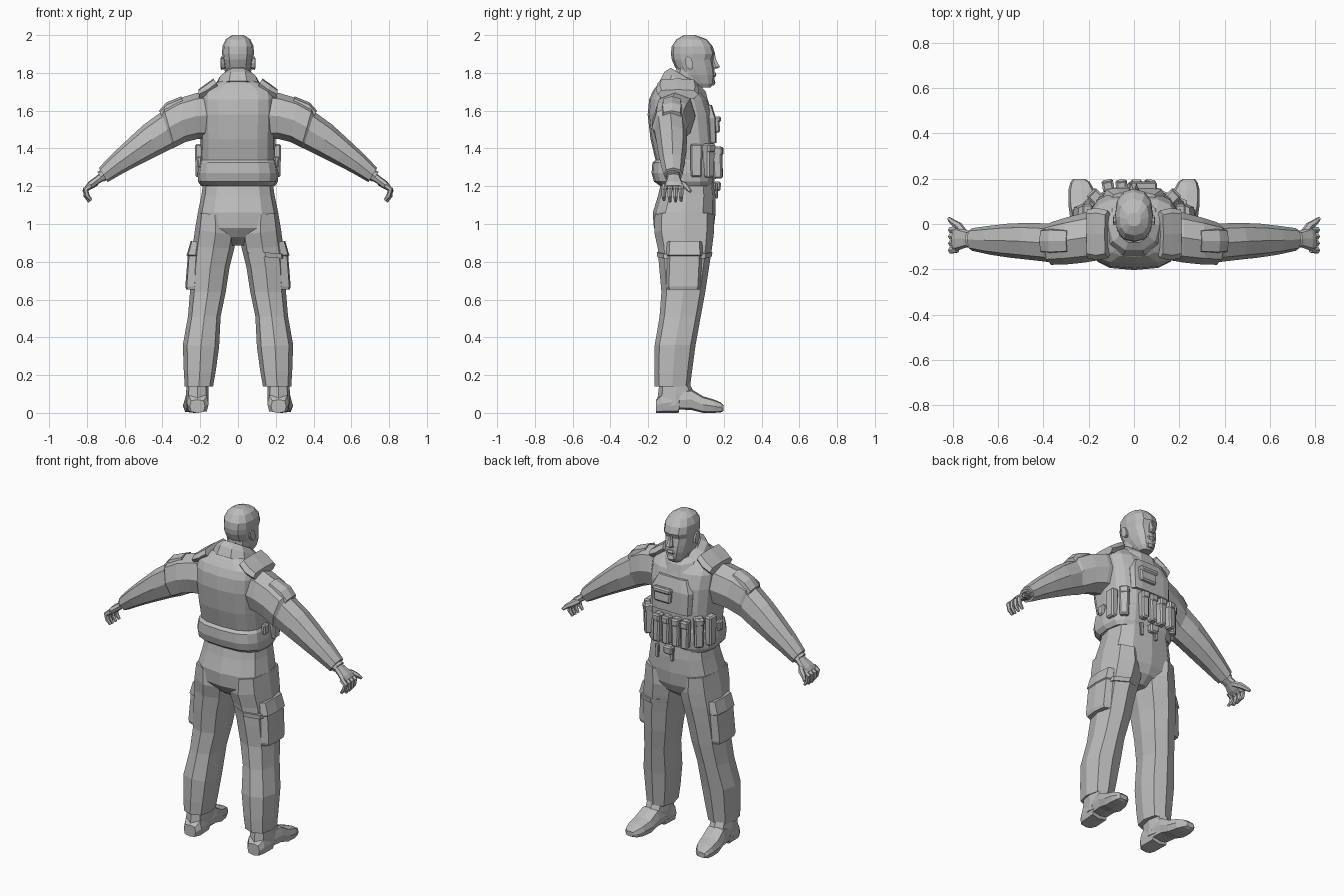
import bpy, bmesh, math
from mathutils import Vector, Matrix

grey = bpy.data.materials.new("plain_grey")
grey.diffuse_color = (0.5, 0.5, 0.5, 1)


def finish(name, bm, mirror=False):
    bmesh.ops.recalc_face_normals(bm, faces=bm.faces)
    me = bpy.data.meshes.new(name)
    bm.to_mesh(me)
    bm.free()
    me.materials.append(grey)
    ob = bpy.data.objects.new(name, me)
    bpy.context.collection.objects.link(ob)
    if mirror:
        ob.modifiers.new("mirror", "MIRROR").use_mirror_merge = False
    return ob


def loft(name, rings, n=8, e=0.8, mirror=False):
    """Skin rings given as (centre, u, v); e below 1 squares the outline."""
    bm = bmesh.new()
    loops = []
    for c, u, v in rings:
        loop = []
        for i in range(n):
            a = 2 * math.pi * i / n
            ca, sa = math.cos(a), math.sin(a)
            p = math.copysign(abs(ca) ** e if abs(ca) > 1e-6 else 0, ca)
            q = math.copysign(abs(sa) ** e if abs(sa) > 1e-6 else 0, sa)
            loop.append(bm.verts.new(Vector(c) + p * Vector(u) + q * Vector(v)))
        loops.append(loop)
    for a, b in zip(loops, loops[1:]):
        for i in range(n):
            j = (i + 1) % n
            bm.faces.new((a[i], a[j], b[j], b[i]))
    bm.faces.new(loops[0])
    bm.faces.new(loops[-1])
    return finish(name, bm, mirror)


def sec(x0, z0, x1, z1, y0, y1):
    """Ring between two silhouette points, spanning y0 to y1."""
    return (((x0 + x1) / 2, (y0 + y1) / 2, (z0 + z1) / 2),
            ((x1 - x0) / 2, 0, (z1 - z0) / 2), (0, (y1 - y0) / 2, 0))


def level(z, w, y0, y1):
    return sec(-w, z, w, z, y0, y1)


def tube(name, pts, radii, n=6, mirror=False):
    pts = [Vector(p) for p in pts]
    rings = []
    for i, p in enumerate(pts):
        d = (pts[min(i + 1, len(pts) - 1)] - pts[max(i - 1, 0)]).normalized()
        side = Vector((0, 1, 0)) if abs(d.y) < 0.8 else Vector((1, 0, 0))
        u = d.cross(side).normalized()
        rings.append((p, u * radii[i], d.cross(u) * radii[i]))
    return loft(name, rings, n, 1, mirror)


def pouch(name, x, y, z, size, turn=0, lean=0, taper=0.9, bevel=0.008):
    """Bevelled, slightly tapered box."""
    bm = bmesh.new()
    bmesh.ops.create_cube(bm, size=1)
    for v in bm.verts:
        k = taper if v.co.z < 0 else 1
        v.co = Vector((v.co.x * size[0] * k, v.co.y * size[1] * k, v.co.z * size[2]))
    bmesh.ops.bevel(bm, geom=bm.edges[:], offset=bevel, segments=1, affect='EDGES')
    m = Matrix.Rotation(math.radians(turn), 4, 'Z') @ Matrix.Rotation(math.radians(lean), 4, 'X')
    bm.transform(Matrix.Translation((x, y, z)) @ m)
    return finish(name, bm)


# Head, neck and face
loft("head", [level(1.722, .035, .06, .13), level(1.745, .05, .02, .147),
              level(1.79, .066, -.03, .153), level(1.83, .074, -.058, .15),
              level(1.87, .08, -.075, .142), level(1.90, .084, -.08, .155),
              level(1.94, .083, -.076, .142), level(1.978, .065, -.05, .11),
              level(2.0, .03, -.01, .05)], 12, .82)
loft("neck", [level(1.66, .08, -.10, .07), level(1.74, .062, -.07, .075),
              level(1.83, .064, -.055, .09)], 10, .9)
loft("nose", [level(1.822, .018, .13, .165), level(1.832, .02, .13, .183),
              level(1.865, .011, .13, .163), level(1.893, .008, .13, .156)], 6, .9)
loft("mouth", [level(1.778, .02, .13, .154), level(1.79, .026, .13, .161),
               level(1.803, .02, .13, .156)], 8, .9)
loft("chin", [level(1.732, .02, .11, .147), level(1.748, .027, .11, .156),
              level(1.765, .02, .11, .15)], 8, .8)
loft("ear", [((.07, .02, 1.85), (0, .018, 0), (0, -.004, .03)),
             ((.09, .016, 1.852), (0, .022, 0), (0, -.008, .036)),
             ((.092, .018, 1.852), (0, .012, 0), (0, -.004, .024))], 8, .9, True)

# Jacket collar, lower at the throat
loft("collar", [((0, -.01, 1.70), (.135, 0, 0), (0, .135, -.06)),
                ((0, -.005, 1.752), (.112, 0, 0), (0, .115, -.055)),
                ((0, 0, 1.777), (.076, 0, 0), (0, .085, -.052)),
                ((0, 0, 1.74), (.064, 0, 0), (0, .074, -.05))], 10, .9)

# Padded vest
loft("vest", [level(1.20, .195, -.135, .14), level(1.225, .212, -.17, .15),
              level(1.27, .214, -.182, .155), level(1.325, .205, -.178, .155),
              level(1.34, .196, -.162, .152), level(1.45, .198, -.188, .152),
              level(1.58, .203, -.203, .142), level(1.66, .205, -.195, .115),
              level(1.705, .198, -.175, .075), level(1.745, .12, -.145, .05),
              level(1.775, .07, -.10, .03)], 16, .68)
loft("shoulder_pad", [sec(.10, 1.72, .13, 1.77, -.15, .06),
                      sec(.15, 1.68, .17, 1.742, -.16, .07),
                      sec(.205, 1.66, .21, 1.712, -.15, .065)], 8, .6, True)
loft("chest_plate", [level(1.43, .13, .10, .163), level(1.56, .135, .09, .16),
                     level(1.63, .10, .06, .138)], 10, .45)

# Pouches across the front and sides of the vest
pouch("chest_pouch", .04, .157, 1.525, (.12, .045, .085), 0, 6)
pouch("chest_pouch_flap", .04, .165, 1.553, (.126, .045, .03), 0, 6)
for i, x in enumerate((-.115, -.055, .01, .07)):
    pouch(f"magazine_pouch_{i}", x, .168, 1.325, (.048, .05, .17), -x * 90, 2)
    pouch(f"magazine_flap_{i}", x, .172, 1.385, (.052, .05, .045), -x * 90, 2)
for s in (-1, 1):
    pouch("corner_pouch", s * .168, .118, 1.335, (.055, .055, .18), -s * 45)
    pouch("corner_flap", s * .171, .121, 1.40, (.059, .057, .045), -s * 45)
    pouch("side_pouch", s * .205, .055, 1.335, (.045, .065, .175))
    pouch("side_strap", s * .204, -.03, 1.33, (.03, .05, .06))
    pouch("hanging_strap", s * .05 + .03, .162, 1.175, (.025, .016, .08), 0, 0, .8, .004)
pouch("belt_pouch", .0, .165, 1.20, (.06, .04, .05))

# Sleeves with folds and an upper arm pocket
loft("sleeve", [sec(.17, 1.45, .15, 1.70, -.16, .05), sec(.215, 1.45, .22, 1.693, -.17, .05),
                sec(.275, 1.435, .315, 1.665, -.178, .03), sec(.335, 1.405, .395, 1.62, -.18, .008),
                sec(.345, 1.402, .405, 1.594, -.168, .002), sec(.42, 1.365, .50, 1.525, -.158, .005),
                sec(.52, 1.315, .585, 1.447, -.148, .002), sec(.61, 1.268, .665, 1.372, -.135, -.008),
                sec(.69, 1.222, .737, 1.297, -.118, -.018)], 8, .85, True)
loft("sleeve_pocket", [sec(.27, 1.55, .30, 1.676, -.13, -.02), sec(.33, 1.52, .38, 1.643, -.135, -.015),
                       sec(.37, 1.50, .418, 1.60, -.13, -.02)], 8, .6, True)
loft("shirt_cuff", [sec(.66, 1.25, .69, 1.30, -.11, -.03),
                    sec(.71, 1.225, .745, 1.277, -.107, -.028)], 8, .85, True)

# Hands with curled fingers
loft("palm", [sec(.70, 1.235, .725, 1.275, -.10, -.035), sec(.735, 1.215, .755, 1.25, -.105, -.025),
              sec(.765, 1.19, .79, 1.225, -.118, -.012), sec(.785, 1.18, .805, 1.205, -.118, -.015)],
     8, .75, True)
for i, y in enumerate((-.112, -.082, -.053, -.025)):
    d = (.008, 0, 0, .004)[i]
    tube(f"finger_{i}", [(.78, y, 1.203), (.807, y * 1.04, 1.182), (.806 - d, y * 1.05, 1.15),
                         (.786 - d, y * 1.03, 1.118 + d)], [.016, .015, .013, .008], 6, True)
tube("thumb", [(.75, -.04, 1.22), (.775, -.008, 1.205), (.80, .008, 1.19), (.817, .024, 1.172)],
     [.017, .018, .014, .008], 6, True)

# Trousers
loft("trouser_seat", [level(1.25, .18, -.125, .145), level(1.15, .194, -.148, .156),
                      level(1.06, .213, -.176, .157), level(.98, .215, -.17, .147),
                      level(.93, .14, -.135, .125), level(.885, .045, -.07, .07)], 12, .75)
loft("trouser_leg", [sec(.03, 1.04, .213, 1.06, -.165, .15), sec(.008, .94, .228, .97, -.168, .148),
                     sec(.02, .87, .24, .88, -.15, .138), sec(.045, .77, .248, .77, -.142, .122),
                     sec(.065, .64, .254, .64, -.13, .102), sec(.092, .51, .265, .51, -.14, .078),
                     sec(.10, .35, .292, .36, -.166, .05), sec(.118, .22, .287, .22, -.168, .032),
                     sec(.132, .14, .282, .14, -.166, .022)], 8, .78, True)
loft("cargo_pocket", [sec(.18, .652, .274, .652, -.10, .072), sec(.18, .67, .279, .67, -.105, .077),
                      sec(.18, .83, .266, .83, -.10, .085), sec(.18, .835, .272, .835, -.105, .09),
                      sec(.18, .90, .25, .91, -.10, .085)], 8, .5, True)
loft("thigh_strap", [sec(.033, .835, .258, .815, -.152, .135),
                     sec(.028, .86, .258, .84, -.155, .14)], 8, .78)


# Boots turned slightly outwards
def bsec(y, x0, x1, z0, z1):
    return ((x0 + x1) / 2, y, (z0 + z1) / 2), ((x1 - x0) / 2, 0, 0), (0, 0, (z1 - z0) / 2)


loft("boot_shaft", [sec(.155, .04, .275, .04, -.155, .04), sec(.155, .10, .275, .10, -.148, .045),
                    sec(.158, .165, .272, .165, -.14, .015)], 8, .75, True)
loft("boot_foot", [bsec(-.158, .175, .255, .0, .07), bsec(-.13, .155, .27, .0, .10),
                   bsec(-.04, .157, .275, .0, .12), bsec(-.035, .157, .275, .018, .12),
                   bsec(.03, .16, .282, .015, .125), bsec(.09, .163, .29, .0, .088),
                   bsec(.15, .175, .29, .0, .07), bsec(.185, .195, .28, .003, .055),
                   bsec(.198, .215, .268, .01, .04)], 8, .55, True)
